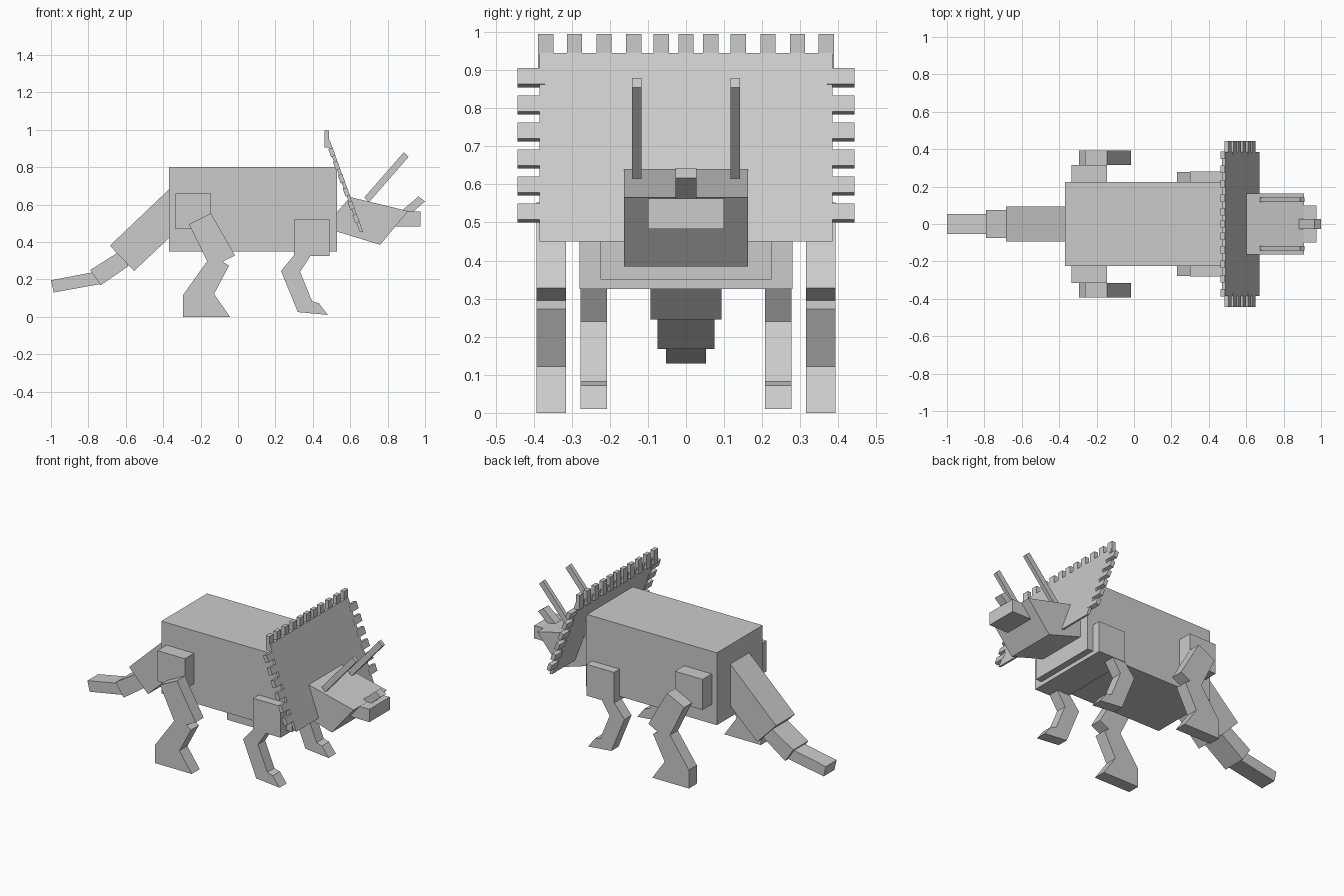
import bpy
import bmesh

grey = bpy.data.materials.new("light grey")
grey.diffuse_color = (0.6, 0.6, 0.6, 1)


def prism(name, profile, y0, y1):
    """Extrude an (x, z) side profile from y0 to y1."""
    bm = bmesh.new()
    face = bm.faces.new([bm.verts.new((x, y0, z)) for x, z in profile])
    out = bmesh.ops.extrude_face_region(bm, geom=[face])
    moved = [v for v in out["geom"] if isinstance(v, bmesh.types.BMVert)]
    bmesh.ops.translate(bm, verts=moved, vec=(0, y1 - y0, 0))
    bmesh.ops.recalc_face_normals(bm, faces=bm.faces)
    mesh = bpy.data.meshes.new(name)
    bm.to_mesh(mesh)
    bm.free()
    mesh.materials.append(grey)
    obj = bpy.data.objects.new(name, mesh)
    bpy.context.collection.objects.link(obj)
    return obj


def box(name, x0, x1, z0, z1, y0, y1):
    return prism(name, [(x0, z0), (x1, z0), (x1, z1), (x0, z1)], y0, y1)


def pair(name, profile, y0, y1):
    prism(name + "_left", profile, y0, y1)
    prism(name + "_right", profile, -y1, -y0)


# Torso with shoulder and hip blocks
box("body", -0.37, 0.53, 0.35, 0.80, -0.225, 0.225)
box("shoulders", 0.30, 0.49, 0.325, 0.52, -0.28, 0.28)
box("hips", -0.335, -0.145, 0.47, 0.66, -0.315, 0.315)

# Tail in three shrinking segments
prism("tail_base", [(-0.37, 0.68), (-0.685, 0.38), (-0.555, 0.245), (-0.37, 0.42)], -0.093, 0.093)
prism("tail_middle", [(-0.64, 0.345), (-0.79, 0.25), (-0.735, 0.168), (-0.585, 0.272)], -0.075, 0.075)
prism("tail_tip", [(-1.0, 0.195), (-0.985, 0.13), (-0.735, 0.175), (-0.75, 0.243)], -0.053, 0.053)

# Legs
pair("hind_leg", [(-0.145, 0.553), (-0.262, 0.495), (-0.165, 0.297), (-0.295, 0.115),
                  (-0.295, 0.0), (-0.043, 0.0), (-0.128, 0.122), (-0.048, 0.273),
                  (-0.08, 0.295), (-0.016, 0.328)], 0.315, 0.393)
pair("front_leg", [(0.325, 0.36), (0.23, 0.245), (0.32, 0.025), (0.48, 0.01),
                   (0.433, 0.072), (0.396, 0.083), (0.332, 0.24), (0.40, 0.345)], 0.207, 0.277)

# Head, beak and horns
prism("head", [(0.53, 0.56), (0.60, 0.64), (0.91, 0.565), (0.76, 0.385), (0.53, 0.455)], -0.163, 0.163)
box("beak", 0.84, 0.975, 0.483, 0.563, -0.1, 0.1)
prism("nose_horn", [(0.875, 0.567), (0.965, 0.643), (1.0, 0.617), (0.93, 0.556)], -0.027, 0.027)
pair("brow_horn", [(0.675, 0.638), (0.887, 0.88), (0.912, 0.855), (0.70, 0.612)], 0.117, 0.142)


# Sloping neck frill
def slope(z):
    return 0.49 + (0.945 - z) * 0.364


prism("frill", [(0.49, 0.945), (slope(0.45), 0.45), (slope(0.45) - 0.02, 0.457),
                (0.47, 0.945)], -0.385, 0.385)

# Teeth along the top edge
for i, y in enumerate([-0.368, -0.293, -0.215, -0.137, -0.065, 0, 0.065, 0.137, 0.215, 0.293, 0.368]):
    box(f"top_tooth_{i}", 0.463, 0.487, 0.905, 0.995, y - 0.02, y + 0.02)

# Teeth along both side edges
for i in range(6):
    hi = 0.905 - i * 0.071
    lo = hi - 0.042
    pair(f"side_tooth_{i}", [(slope(hi) + 0.001, hi), (slope(lo) + 0.001, lo),
                             (slope(lo) - 0.022, lo - 0.008),
                             (slope(hi) - 0.022, hi - 0.008)], 0.37, 0.443)
